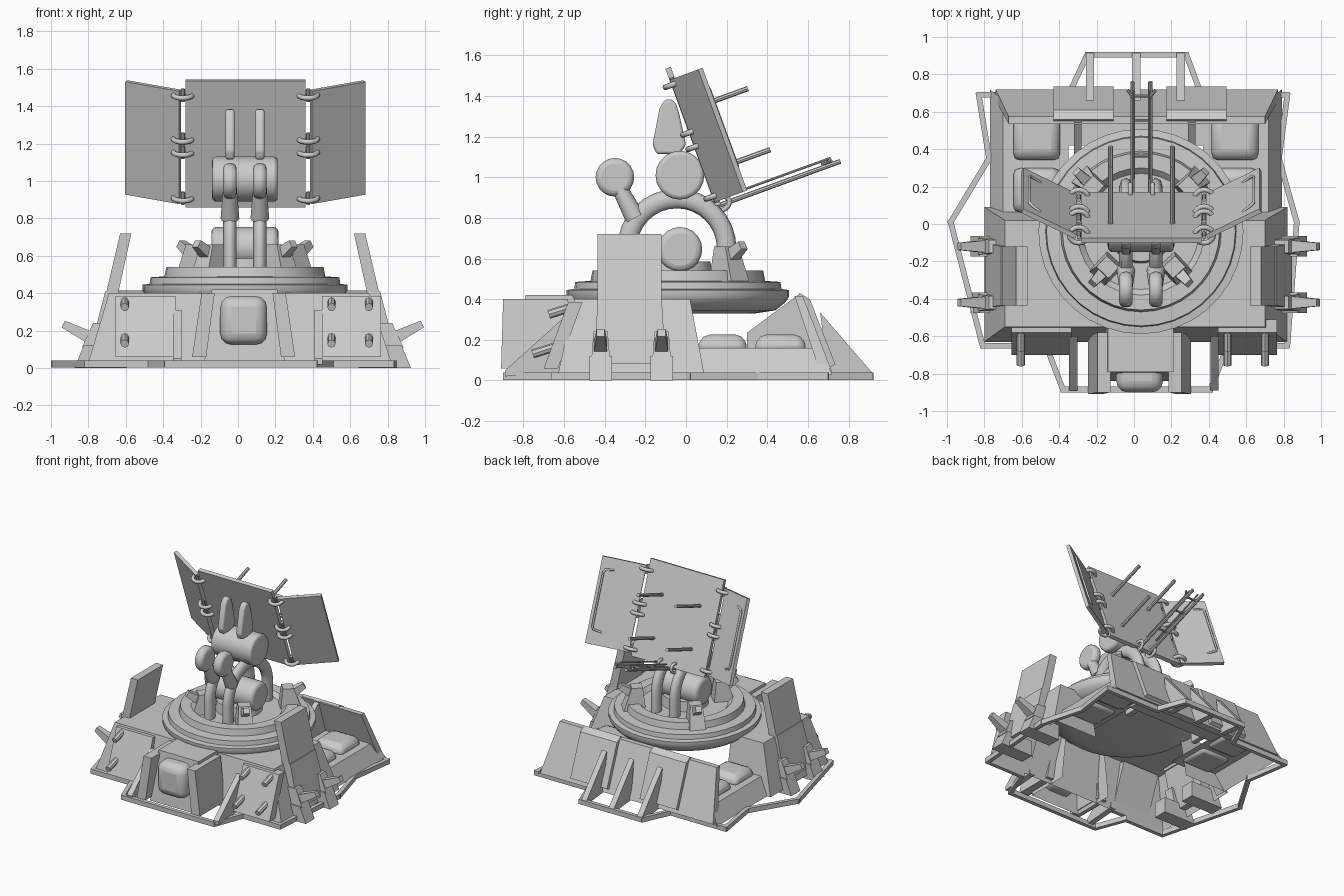
import bpy, bmesh, math
from mathutils import Vector, Matrix

if "Cube" in bpy.data.objects:
    bpy.data.objects.remove(bpy.data.objects["Cube"])

CX = 0.037            # turntable centre x
CY = -0.04            # turntable centre y


def make(name, verts, faces, matrix=None):
    me = bpy.data.meshes.new(name)
    me.from_pydata([tuple(v) for v in verts], [], faces)
    bm = bmesh.new()
    bm.from_mesh(me)
    bmesh.ops.recalc_face_normals(bm, faces=bm.faces[:])
    bm.to_mesh(me)
    bm.free()
    ob = bpy.data.objects.new(name, me)
    bpy.context.collection.objects.link(ob)
    if matrix is not None:
        ob.matrix_world = matrix
    return ob


def frus(name, lo, hi, skip=(), matrix=None):
    """Block between two rectangles (x0, x1, y0, y1, z); skip: 0 top, 1 front, 2 right, 3 back, 4 left, 5 bottom."""
    v = [(r[i], r[j], r[4]) for r in (lo, hi) for i, j in ((0, 2), (1, 2), (1, 3), (0, 3))]
    f = [(4, 5, 6, 7), (0, 1, 5, 4), (1, 2, 6, 5), (2, 3, 7, 6), (3, 0, 4, 7), (3, 2, 1, 0)]
    return make(name, v, [q for i, q in enumerate(f) if i not in skip], matrix)


def box(name, x0, x1, y0, y1, z0, z1, matrix=None):
    return frus(name, (x0, x1, y0, y1, z0), (x0, x1, y0, y1, z1), (), matrix)


def prism(name, yz, x0, x1):
    n = len(yz)
    v = [(x, y, z) for x in (x0, x1) for y, z in yz]
    f = [tuple(range(n)), tuple(range(n, 2 * n))]
    return make(name, v, f + [(i, (i + 1) % n, n + (i + 1) % n, n + i) for i in range(n)])


def smooth(ob, angle=40):
    bpy.ops.object.select_all(action='DESELECT')
    ob.select_set(True)
    bpy.context.view_layer.objects.active = ob
    bpy.ops.object.shade_smooth_by_angle(angle=math.radians(angle))
    return ob


def bevel(ob, width, seg=3):
    m = ob.modifiers.new("round", 'BEVEL')
    m.width, m.segments, m.limit_method = width, seg, 'ANGLE'
    return smooth(ob, 50)


def lathe(name, prof, loc, seg=32, rot=None):
    ph = [2 * math.pi * k / seg + (math.pi / 4 if seg == 4 else 0) for k in range(seg)]
    v = [(r * math.cos(t), r * math.sin(t), z) for r, z in prof for t in ph]
    f = [(i * seg + k, i * seg + (k + 1) % seg, (i + 1) * seg + (k + 1) % seg, (i + 1) * seg + k)
         for i in range(len(prof) - 1) for k in range(seg)]
    f += [tuple(range(seg)), tuple(range((len(prof) - 1) * seg, len(prof) * seg))]
    return smooth(make(name, v, f, Matrix.Translation(loc) @ (rot or Matrix.Identity(4))), 35)


def rod(name, a, b, r0, r1=None, seg=8):
    a, b = Vector(a), Vector(b)
    q = (b - a).to_track_quat('Z', 'Y').to_matrix().to_4x4()
    return lathe(name, [(r0, 0), (r1 or r0, (b - a).length)], a, seg, q)


def tube(name, pts, r, closed=False):
    cu = bpy.data.curves.new(name, 'CURVE')
    cu.dimensions, cu.bevel_depth, cu.bevel_resolution, cu.use_fill_caps = '3D', r, 2, True
    sp = cu.splines.new('POLY')
    sp.points.add(len(pts) - 1)
    for p, q in zip(sp.points, pts):
        p.co = (*q, 1)
    sp.use_cyclic_u = closed
    ob = bpy.data.objects.new(name, cu)
    bpy.context.collection.objects.link(ob)
    return ob


XAX = Matrix.Rotation(math.pi / 2, 4, 'Y')

# --- Ground strip frame ---
ring = [(-.83, .69), (-.775, .35), (-.98, .01), (-.81, -.65), (-.47, -.65), (-.38, -.885), (.41, -.885),
        (.50, -.65), (.82, -.65), (.87, .01), (.775, .35), (.82, .69), (.36, .69), (.28, .905),
        (-.25, .905), (-.35, .69)]
for p, q in zip(ring, ring[1:] + ring[:1]):
    d = Vector(q) - Vector(p)
    m = Matrix.Translation((*p, 0)) @ Matrix.Rotation(math.atan2(d.y, d.x), 4, 'Z')
    box("ground_strip", -.012, d.length + .012, -.015, .015, .003, .04, m)

# --- Hull: high front, low rear deck open under the turntable, sloped rear wall ---
frus("front_hull", (-.80, .82, -.63, .09, .03), (-.69, .70, -.55, .02, .40), (3, 5))
frus("rear_wall", (-.74, .77, .66, .72, .04), (-.67, .70, .535, .575, .415))
box("rear_deck_strip", -.37, .39, .42, .66, .145, .16)
for x in (-.30, .31):
    prism("rear_wall_web", [(.30, .16), (.30, .235), (.55, .42), (.66, .16)], x - .02, x + .02)
for s in (-1, 1):
    x = .53 * s + .01
    i, o, b = .36 * s + .01, .71 * s + .01, .78 * s + .01
    make("rear_deck_side", [(i, 0, .16), (o, 0, .16), (o, .66, .16), (i, .66, .16), (b, 0, .03), (b, .72, .03)],
         [(0, 1, 2, 3), (1, 4, 5, 2)])
    make("front_hull_back", [(.42 * s + .01, .02, .40), (.695 * s + .005, .02, .40), (.81 * s + .01, .09, .03),
                             (.42 * s + .01, .09, .03)], [(0, 1, 2, 3)])
    for y0, y1 in ((.05, .31), (.33, .60)):
        bevel(frus("deck_pad", (x - .135, x + .135, y0, y1, .14), (x - .11, x + .11, y0 + .03, y1 - .03, .225)),
              .035, 2)
for x0 in (-.43, .175):
    prism("rear_panel", [(.55, .415), (.56, .43), (.61, .40), (.735, .08), (.70, .06)], x0, x0 + .32)
for x in (-.235, .012, .25):
    prism("rear_fin", [(.66, .335), (.915, .04), (.915, .01), (.70, .03)], x - .022, x + .022)

# --- Front cabin with cushion and cheek plates ---
frus("front_cabin", (-.18, .25, -.84, -.5, .03), (-.14, .21, -.79, -.5, .42), (3, 5))
bevel(box("front_cushion", -.095, .155, -.90, -.72, .125, .385), .06)
for s in (-1, 1):
    a, b = .03 + s * .20, .03 + s * .275
    c, d = .03 + s * .155, .03 + s * .225
    frus("cabin_cheek", (min(a, b), max(a, b), -.91, -.60, .06), (min(c, d), max(c, d), -.90, -.58, .40))

# --- Front armour panels with pegs, and front fins ---
for x0, x1, pegs in ((-.655, -.335, (-.605,)), (.45, .765, (.50, .70))):
    frus("front_panel", (x0, x1, -.70, -.63, .06), (x0, x1, -.58, -.51, .385))
    for px in pegs:
        for y, z in ((-.645, .165), (-.565, .36)):
            rod("panel_peg", (px, y, z), (px, y - .11, z - .035), .022)
for x in (-.325, .43):
    prism("front_fin", [(-.60, .31), (-.62, .04), (-.89, .02), (-.89, .05)], x - .022, x + .022)

# --- Side shields with lower plates and spikes ---
for s in (-1, 1):
    def sx(a, b, o=.025):
        a, b = s * a + o, s * b + o
        return min(a, b), max(a, b)
    frus("side_shield", (*sx(.67, .735), -.435, -.12, .38), (*sx(.595, .655), -.435, -.12, .72))
    frus("side_plate", (*sx(.76, .82), -.45, -.10, .08), (*sx(.67, .735), -.435, -.12, .41))
    for y in (-.42, -.12):
        frus("spike_mount", (*sx(.62, .90), y - .055, y + .055, 0), (*sx(.62, .85), y - .055, y + .055, .12))
        frus("spike_block", (*sx(.72, .86), y - .045, y + .045, .11), (*sx(.70, .80), y - .035, y + .035, .24))
        rod("spike", (s * .80 + .025, y, .155), (s * .96 + .025, y, .235), .05, .028, 4)

# --- Turntable ---
lathe("turntable", [(.38, .33), (.48, .345), (.53, .385), (.548, .415), (.548, .445), (.51, .45), (.505, .485),
                    (.43, .49), (.42, .54), (.34, .54), (.31, .51), (.17, .51), (.16, .585), (.02, .585)],
      (CX, CY, 0), 36)
for ang, r in ((-47, .29), (-133, .29), (43, .38), (137, .38)):
    m = Matrix.Translation((CX, CY, 0)) @ Matrix.Rotation(math.radians(ang), 4, 'Z')
    frus("turntable_bracket", (r - .09, r + .07, -.06, .06, .49), (r - .07, r + .01, -.045, .045, .66), (), m)
    rod("bracket_peg", m @ Vector((r - .03, 0, .59)), m @ Vector((r + .09, 0, .665)), .05, .03, 4)


# --- Arm: drums, arches, discs and uprights ---
def drum(name, y, z, r, x0, x1, bev):
    return bevel(lathe(name, [(r, x0), (r, x1)], (0, y, z), 20, XAX), bev)


drum("lower_drum", -.03, .645, .11, CX - .18, CX + .18, .03)
drum("upper_drum", -.03, 1.01, .12, CX - .175, CX + .175, .02)
arc = [(-.245, -.15)] + [(-.245 * math.cos(t * math.pi / 16), .245 * math.sin(t * math.pi / 16))
                         for t in range(17)] + [(.245, -.15)]
for x in (CX - .08, CX + .08):
    ob = tube("arch_tube", [(0, y, z) for y, z in arc], .048)
    ob.location = (x, -.045, .65)
    ob.scale.x = .75
    drum("arch_disc", -.35, 1.0, .095, x - .036, x + .036, .028)
    rod("arch_neck", (x, -.34, .97), (x, -.25, .80), .036, .05, 12)
    rod("arch_joint", (x, -.10, .90), (x, -.03, .98), .03)
    bevel(prism("upright_pod", [(-.165, 1.16), (-.145, 1.115), (-.03, 1.115), (.0, 1.16), (-.035, 1.32),
                                (-.05, 1.365), (-.075, 1.385), (-.105, 1.38), (-.13, 1.34)], x - .024, x + .024), .012)

# --- Tilted dish of three panels (u across, v up the slope, n out the back) ---
D = Matrix.Translation((CX + .003, .035, 1.2)) @ Matrix.Rotation(math.radians(20), 4, 'X')


def P(u, v, n):
    return D @ Vector((u, n, v))


box("centre_panel", -.32, .32, -.014, .014, -.36, .36, D)
for s in (-1, 1):
    A, B = (.35 * s, 0), (.637 * s, .148)
    off = Vector((-.15 * s, .295)).normalized() * .013
    quad = [(A[0] + off.x, A[1] + off.y), (B[0] + off.x, B[1] + off.y),
            (B[0] - off.x, B[1] - off.y), (A[0] - off.x, A[1] - off.y)]
    make("wing_panel", [P(u, v, n) for v in (-.34, .302) for u, n in quad],
         [(0, 1, 2, 3), (4, 5, 6, 7), (0, 1, 5, 4), (1, 2, 6, 5), (2, 3, 7, 6), (3, 0, 4, 7)])
    # hinge pins and rings
    for v in (.275, .025, -.05, -.31):
        rod("hinge_pin", P(.335 * s, v - .035, 0), P(.335 * s, v + .035, 0), .011)
        tube("hinge_ring", [P(.335 * s + .05 * math.cos(k * math.pi / 8), v, .045 * math.sin(k * math.pi / 8))
                            for k in range(16)], .014, True)
    # wing handle
    tube("wing_handle", [P(u * s, v, n) for u, v, n in ((.54, .22, .11), (.59, .21, .15), (.60, .19, .155),
                         (.60, -.21, .155), (.59, -.23, .15), (.54, -.24, .11))], .008)
    # rods on the back and the long boom pair
    for v in (.13, -.19):
        rod("back_rod", P(.165 * s, v, 0), P(.165 * s, v, .335), .013)
    rod("long_boom", P(.048 * s, -.362, -.01), P(.048 * s, -.362, .64), .012)
    rod("thin_boom", P(.04 * s, -.33, .1), P(.04 * s, -.33, .60), .006)
    rod("boom_fork", P(.04 * s, -.345, .55), P(.075 * s, -.345, .60), .008)
    tube("boom_ring", [P(.06 * s, -.355 + .035 * math.sin(k * math.pi / 8), .01 + .05 * math.cos(k * math.pi / 8))
                       for k in range(16)], .012, True)
for n in (.22, .42, .56):
    rod("boom_bar", P(-.05, -.358, n), P(.05, -.358, n), .008)
